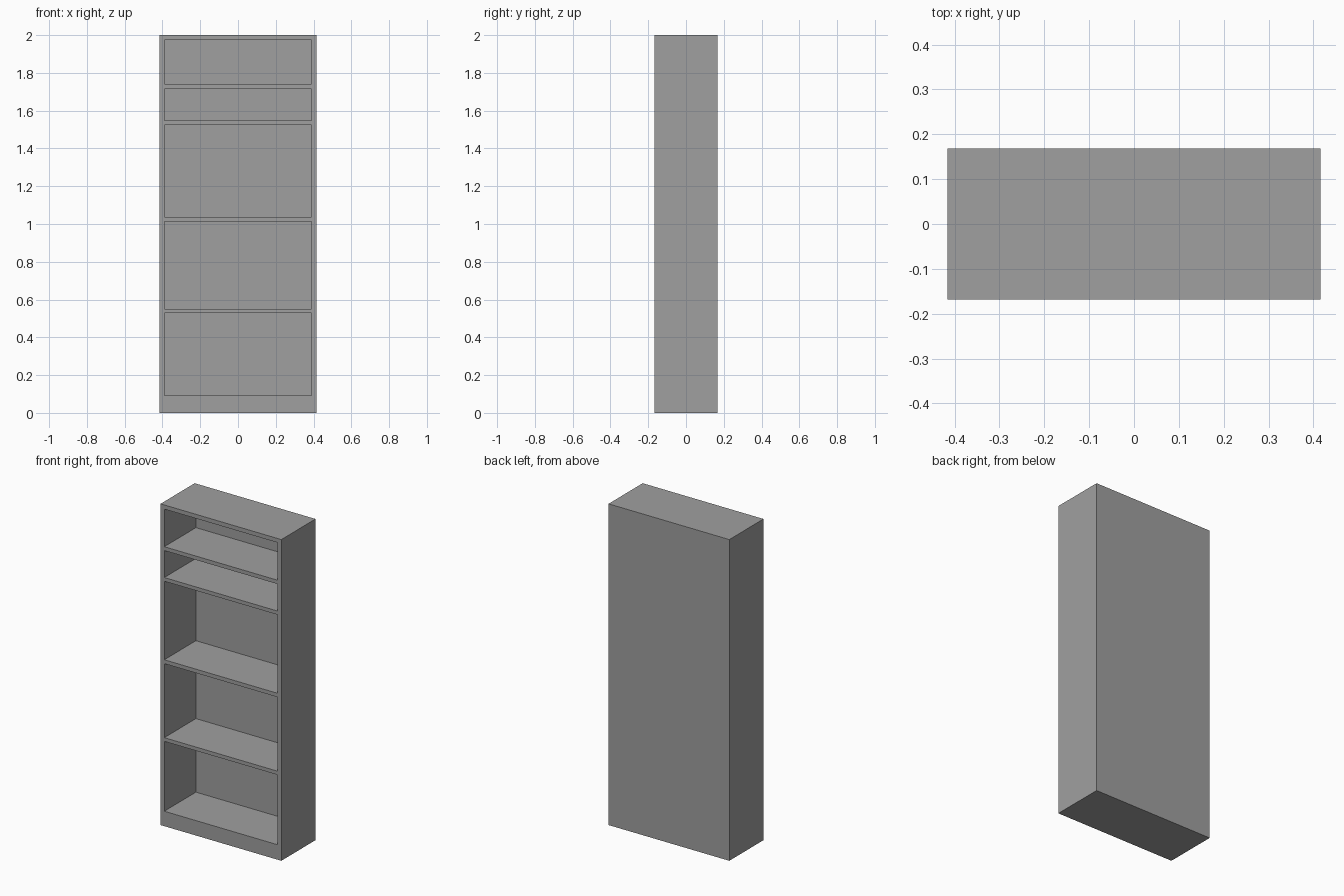
import bpy
import bmesh

if "Cube" in bpy.data.objects:
    bpy.data.objects.remove(bpy.data.objects["Cube"])

W, D, H = 0.416, 0.168, 2.0      # half width, half depth, height
INNER = 0.39                     # half width of the open bays
BACK = 0.025                     # back panel thickness
# bottom and top height of each open bay
BAYS = [(0.093, 0.528), (0.551, 1.012), (1.036, 1.525), (1.548, 1.716), (1.74, 1.974)]

grey = bpy.data.materials.new("plain grey")
grey.diffuse_color = (0.35, 0.35, 0.35, 1)
grey.use_nodes = True
grey.node_tree.nodes["Principled BSDF"].inputs["Base Color"].default_value = grey.diffuse_color

bm = bmesh.new()

# cabinet front: grid of cells, leaving the bays open
xs = [-W, -INNER, INNER, W]
zs = [0.0] + [z for bay in BAYS for z in bay] + [H]
front = [[bm.verts.new((x, -D, z)) for x in xs] for z in zs]


def quad(a, b, c, d):
    bm.faces.new([v if isinstance(v, bmesh.types.BMVert) else bm.verts.new(v) for v in (a, b, c, d)])


bays = []
for r in range(len(zs) - 1):
    for c in range(3):
        a, b = front[r][c], front[r][c + 1]
        d, e = front[r + 1][c], front[r + 1][c + 1]
        if c == 1 and r % 2 == 1:
            bays.append((a, b, e, d))
        else:
            quad(a, b, e, d)

# bay interiors: floor, sides, ceiling and back panel
for loop in bays:
    deep = [bm.verts.new((v.co.x, D - BACK, v.co.z)) for v in loop]
    for i in range(4):
        j = (i + 1) % 4
        quad(loop[i], loop[j], deep[j], deep[i])
    quad(*deep)

# outer case: sides, top, bottom and back
rim = [(-W, 0), (W, 0), (W, H), (-W, H)]
for (x1, z1), (x2, z2) in zip(rim, rim[1:] + rim[:1]):
    quad((x1, -D, z1), (x2, -D, z2), (x2, D, z2), (x1, D, z1))
quad(*[(x, D, z) for x, z in rim])

# merge seams: the grid rim points are dropped first so the case closes cleanly
bmesh.ops.dissolve_limit(bm, angle_limit=0.01, verts=bm.verts[:], edges=bm.edges[:])
bmesh.ops.remove_doubles(bm, verts=bm.verts[:], dist=0.0001)
bmesh.ops.recalc_face_normals(bm, faces=bm.faces[:])

mesh = bpy.data.meshes.new("bookcase")
bm.to_mesh(mesh)
bm.free()
mesh.materials.append(grey)
bpy.context.collection.objects.link(bpy.data.objects.new("bookcase", mesh))
